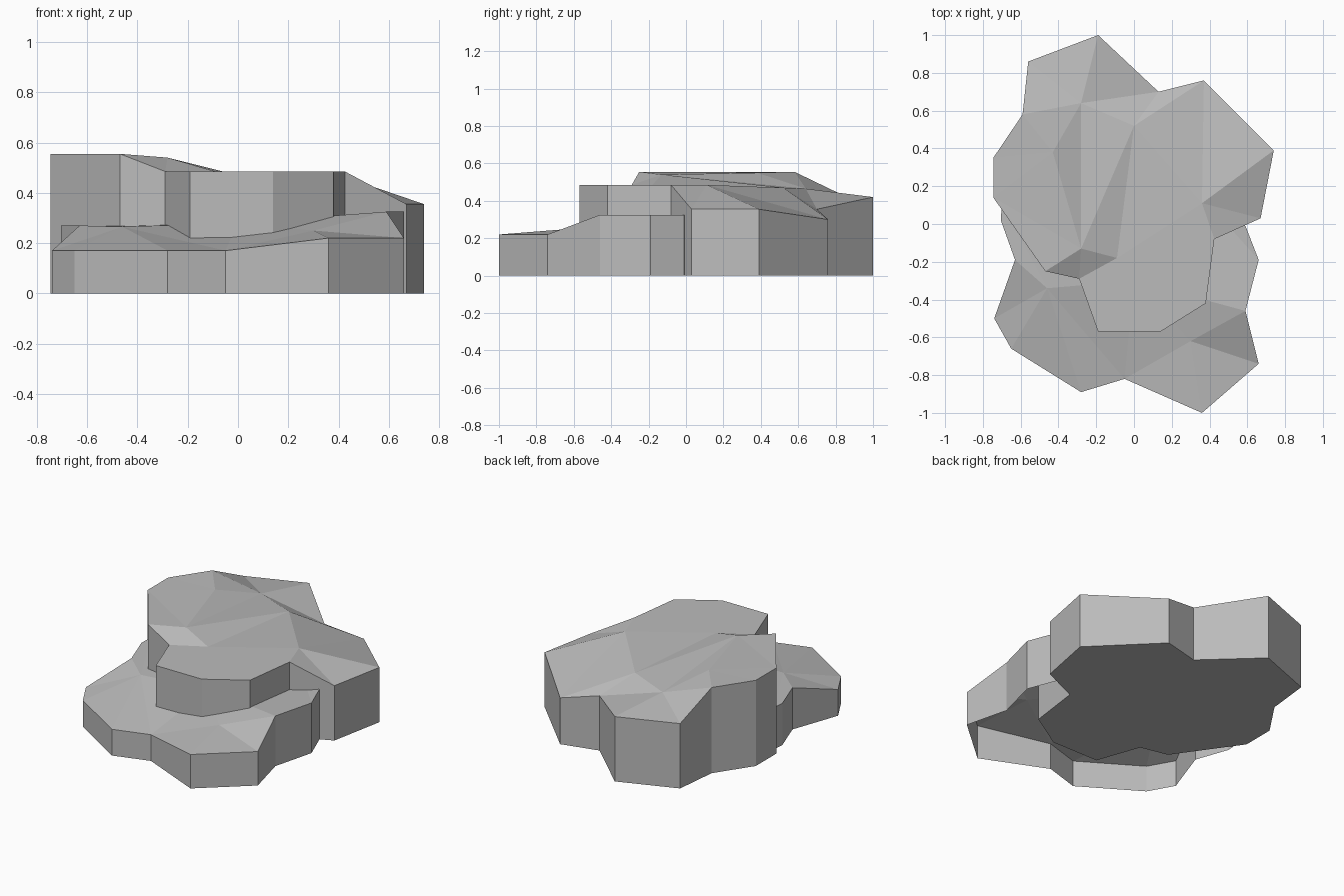
import bpy
import bmesh
from mathutils import Vector
from mathutils.geometry import delaunay_2d_cdt

cube = bpy.data.objects.get("Cube")
if cube:
    bpy.data.objects.remove(cube, do_unlink=True)

stone = bpy.data.materials.new("grey_stone")
stone.use_nodes = True
grey = (0.5, 0.5, 0.5, 1)
stone.diffuse_color = grey
bsdf = next(n for n in stone.node_tree.nodes if n.type == "BSDF_PRINCIPLED")
bsdf.inputs["Base Color"].default_value = grey
bsdf.inputs["Roughness"].default_value = 0.9


def slab(name, rim, points, creases, closed):
    """Faceted top over a counter-clockwise rim, with straight walls to the ground."""
    keys = list(points)
    edges = [(a, b) for a, b in zip(rim, rim[1:] + rim[0])]
    edges += [tuple(pair) for pair in creases.split()]
    flat = [Vector(points[k][:2]) for k in keys]
    index_edges = [(keys.index(a), keys.index(b)) for a, b in edges]
    verts, _, faces, origin, _, _ = delaunay_2d_cdt(flat, index_edges, [], 1, 1e-5)

    bm = bmesh.new()
    top = {}
    made = []
    for co, src in zip(verts, origin):
        height = points[keys[src[0]]][2] if src else 0.3
        v = bm.verts.new((co.x, co.y, height))
        made.append(v)
        for s in src:
            top[keys[s]] = v
    for f in faces:
        face = bm.faces.new([made[i] for i in f])
        face.normal_update()
        if face.normal.z < 0:
            face.normal_flip()

    # Walls, and the underside where the slab is solid
    base = {k: bm.verts.new((top[k].co.x, top[k].co.y, 0)) for k in rim}
    for a, b in zip(rim, rim[1:] + rim[0]):
        bm.faces.new((base[a], base[b], top[b], top[a]))
    if closed:
        bm.faces.new([base[k] for k in reversed(rim)])

    mesh = bpy.data.meshes.new(name)
    bm.to_mesh(mesh)
    bm.free()
    mesh.materials.append(stone)
    obj = bpy.data.objects.new(name, mesh)
    bpy.context.collection.objects.link(obj)
    return obj


# Tall rear slab: rim A to O, inner ridge points P to U
upper = {
    "A": (.74, .39, .355), "B": (.37, .76, .3), "C": (.13, .7, .355),
    "D": (-.19, 1, .42), "E": (-.56, .86, .42), "F": (-.59, .58, .555),
    "G": (-.745, .35, .555), "H": (-.745, .14, .555), "I": (-.47, -.25, .555),
    "J": (-.29, -.29, .485), "K": (-.19, -.57, .485), "L": (.14, -.57, .485),
    "M": (.38, -.42, .485), "N": (.425, -.08, .485), "O": (.67, .03, .355),
    "P": (-.28, -.13, .54), "Q": (-.09, -.18, .485), "R": (.36, .11, .485),
    "S": (0, .52, .47), "T": (-.28, .64, .465), "U": (-.43, .38, .55),
}
slab("upper_rock_slab", "ABCDEFGHIJKLMNO", upper,
     "IP PQ QJ RN RO RA RB SR ST SB SC TC TD TF UF UT UP PT QS", True)

# Low front ledge: an open shell that runs back inside the tall slab
ledge = {
    "A": (-.74, -.5, .17), "B": (-.65, -.66, .17), "C": (-.28, -.89, .17),
    "D": (-.05, -.82, .17), "E": (.36, -1, .22), "F": (.66, -.74, .22),
    "G": (.59, -.46, .325), "H": (.66, -.19, .325), "I": (.59, -.01, .325),
    "J": (.4, .1, .3), "K": (-.7, .1, .27), "L": (-.705, .02, .27),
    "M": (-.63, -.19, .27), "P": (-.46, -.34, .265), "Q": (.3, -.62, .25),
    "R": (0, -.3, .28),
}
slab("front_rock_ledge", "ABCDEFGHIJKLM", ledge,
     "PA PB PM PD PR RD RQ QD QE QF QG RG", False)
